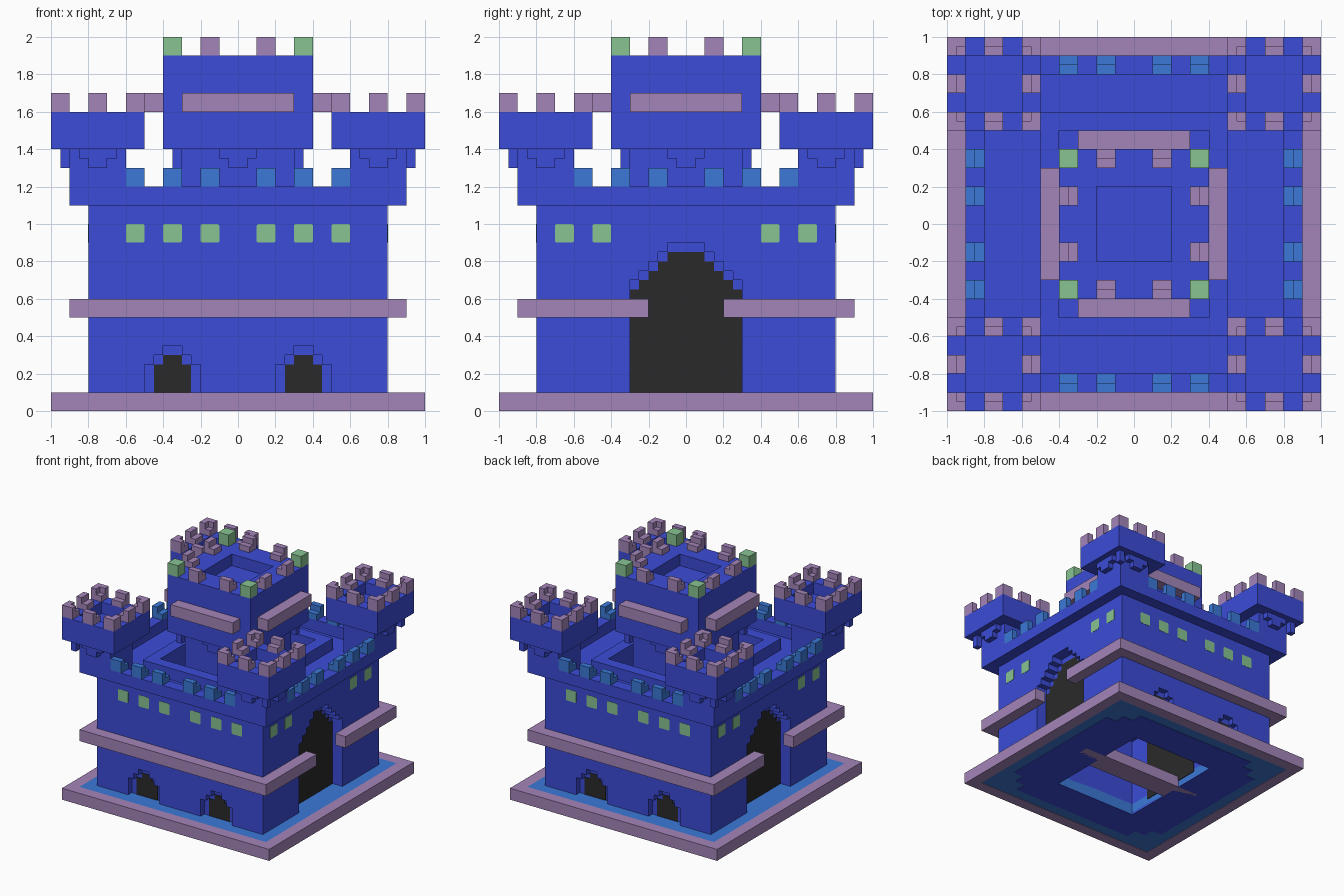
import bpy, bmesh, math
from mathutils import Matrix

if "Cube" in bpy.data.objects:
    bpy.data.objects.remove(bpy.data.objects["Cube"])


def material(name, rgb):
    m = bpy.data.materials.new(name)
    m.use_nodes = True
    m.diffuse_color = (*rgb, 1)
    m.node_tree.nodes["Principled BSDF"].inputs["Base Color"].default_value = (*rgb, 1)
    return m


BLUE = material("wall blue", (0.045, 0.072, 0.680))
MAUVE = material("trim mauve", (0.370, 0.235, 0.490))
GREEN = material("window green", (0.245, 0.550, 0.290))
WATER = material("light blue", (0.043, 0.190, 0.680))
DARK = material("doorway black", (0.023, 0.023, 0.023))


def finish(name, bm, mat):
    bmesh.ops.recalc_face_normals(bm, faces=bm.faces)
    me = bpy.data.meshes.new(name)
    bm.to_mesh(me)
    bm.free()
    me.materials.append(mat)
    ob = bpy.data.objects.new(name, me)
    bpy.context.collection.objects.link(ob)
    return ob


def boxes(name, mat, items):
    """One object out of (x0, x1, y0, y1, z0, z1) boxes."""
    bm = bmesh.new()
    for x0, x1, y0, y1, z0, z1 in items:
        m = Matrix.Translation(((x0 + x1) / 2, (y0 + y1) / 2, (z0 + z1) / 2))
        m = m @ Matrix.Diagonal((x1 - x0, y1 - y0, z1 - z0, 1))
        bmesh.ops.create_cube(bm, size=1, matrix=m)
    return finish(name, bm, mat)


def rot4(items):
    """Repeat boxes on all four sides."""
    out = []
    for b in items:
        for _ in range(4):
            out.append(b)
            x0, x1, y0, y1, z0, z1 = b
            b = (-y1, -y0, x0, x1, z0, z1)
    return out


def ring(c, ox, oy, ix, iy, z0, z1):
    """Rectangular ring centred on (c, c), outer and inner half sizes."""
    return [(c - ox, c + ox, c - oy, c - iy, z0, z1), (c - ox, c + ox, c + iy, c + oy, z0, z1),
            (c - ox, c - ix, c - iy, c + iy, z0, z1), (c + ix, c + ox, c - iy, c + iy, z0, z1)]


def merlon(x, y, z, dx, dy):
    """Battlement block with a lower step on the inner side."""
    out = [(x - .05, x + .05, y - .05, y + .05, z, z + .05)]
    if dx:
        lo, hi = sorted((x, x + dx * .05))
        out.append((lo, hi, y - .05, y + .05, z + .05, z + .1))
    if dy:
        lo, hi = sorted((y, y + dy * .05))
        out.append((x - .05, x + .05, lo, hi, z + .05, z + .1))
    return out


def prisms(name, mat, items):
    """Front-facing outlines extruded along y, then turned k quarter turns."""
    bm = bmesh.new()
    for pts, y0, y1, k in items:
        f = bm.faces.new([bm.verts.new((x, y0, z)) for x, z in pts])
        ext = bmesh.ops.extrude_face_region(bm, geom=[f])["geom"]
        new = [v for v in ext if isinstance(v, bmesh.types.BMVert)]
        bmesh.ops.translate(bm, verts=new, vec=(0, y1 - y0, 0))
        bmesh.ops.rotate(bm, verts=list(set(new) | set(f.verts)), cent=(0, 0, 0),
                         matrix=Matrix.Rotation(k * math.pi / 2, 3, 'Z'))
    return finish(name, bm, mat)


def arch(cx, z0, steps):
    """Stepped arch outline from (half width, top) pairs."""
    right, z = [], z0
    for w, top in steps:
        right += [(w, z), (w, top)]
        z = top
    return [(cx + w, h) for w, h in right] + [(cx - w, h) for w, h in reversed(right)]


def cut(ob, cutter):
    mod = ob.modifiers.new("cut", 'BOOLEAN')
    mod.object, mod.operation, mod.solver = cutter, 'DIFFERENCE', 'EXACT'
    dg = bpy.context.evaluated_depsgraph_get()
    me = bpy.data.meshes.new_from_object(ob.evaluated_get(dg))
    ob.modifiers.clear()
    ob.data = me
    bpy.data.objects.remove(cutter)


# Base: kerb, moat, stepped foundation and cross beam underneath
boxes("base_kerb", MAUVE, ring(0, 1, 1, .9, .9, 0, .1))
boxes("moat", WATER, ring(0, .9, .9, .4, .5, .004, .1))
boxes("foundation", BLUE, [b for o, w in ((.8, .6), (.7, .7), (.6, .8))
                           for b in ring(0, o, w, .4, .5, 0, .02)])
boxes("base_beam", MAUVE, [(-.6, .6, -.1, .1, 0, .1)])

# Main walls with recessed stepped doorways
wall = boxes("main_walls", BLUE, [(-.8, .8, -.8, .8, .04, 1.1)])
cut(wall, boxes("inside_cutter", BLUE, [(-.4, .4, -.5, .5, -.1, 1.3)]))
door_out = [(.15, .25), (.10, .30), (.05, .35)]
door_in = [(.10, .25), (.05, .30)]
gate_out = [(.30, .70), (.25, .75), (.20, .80), (.15, .85), (.10, .90)]
gate_in = [(w, z - .05) for w, z in gate_out]
recesses, panels = [], []
for k in range(4):
    if k % 2:
        recesses.append((arch(0, -.1, gate_out), -.85, -.70, k))
        panels.append((arch(0, .06, gate_in), -.705, -.395, k))
    else:
        for cx in (-.35, .35):
            recesses.append((arch(cx, -.1, door_out), -.85, -.75, k))
            panels.append((arch(cx, .06, door_in), -.755, -.745, k))
cut(wall, prisms("doorway_cutter", BLUE, recesses))
prisms("door_panels", DARK, panels)

# Windows with clipped corners
windows = []
for k in range(4):
    for x in ((.45, .65) if k % 2 else (.15, .35, .55)):
        for s in (-1, 1):
            o, i = .05, .043
            pts = [(s * x + a, .95 + b) for a, b in
                   ((-i, -o), (i, -o), (o, -i), (o, i), (i, o), (-i, o), (-o, i), (-o, -i))]
            windows.append((pts, -.802, -.78, k))
prisms("windows", GREEN, windows)

# Belt course, broken at the gates
boxes("belt_course", MAUVE, [b for s in (-1, 1) for b in (
    (-.9, .9, min(s * .9, s * .8), max(s * .9, s * .8), .5, .6),
    (.8, .9, min(s * .2, s * .8), max(s * .2, s * .8), .5, .6),
    (-.9, -.8, min(s * .2, s * .8), max(s * .2, s * .8), .5, .6))])

# Parapet, its battlements, and the inner rim round the courtyard
boxes("parapet", BLUE, ring(0, .9, .9, .8, .8, 1.1, 1.2))
boxes("parapet_merlons", WATER, rot4(
    [b for x in (-.55, -.35, -.15, .15, .35, .55) for b in merlon(x, -.85, 1.2, 0, -1)]))
boxes("courtyard_rim", BLUE, ring(0, .5, .6, .4, .5, 1.1, 1.2))
boxes("courtyard_floor", BLUE, [(-.4, .4, -.5, .5, .7, .8)])

# Corner towers with stepped brackets
tower = [(.6, .9, .6, .9, 1.1, 1.4), (.5, 1, .5, 1, 1.4, 1.5)]
tower += ring(.75, .25, .25, .15, .15, 1.5, 1.6)
tower += [(.65, .85, .9, .95, 1.35, 1.4), (.70, .80, .9, .95, 1.3, 1.35),
          (.9, .95, .65, .85, 1.35, 1.4), (.9, .95, .70, .80, 1.3, 1.35),
          (.9, .95, .9, .95, 1.3, 1.4)]
boxes("corner_towers", BLUE, rot4(tower))
boxes("tower_merlons", MAUVE, rot4(
    [b for i in (-1, 0, 1) for j in (-1, 0, 1) if i or j
     for b in merlon(.75 + i * .2, .75 + j * .2, 1.6, i, j)]))

# Central keep with brackets, side strips and battlements
keep = [(-.3, .3, -.3, .3, .8, 1.4), (-.4, .4, -.4, .4, 1.4, 1.8)]
keep += ring(0, .4, .4, .2, .2, 1.8, 1.9)
keep += rot4([(-.1, .1, -.35, -.3, 1.35, 1.4), (-.05, .05, -.35, -.3, 1.3, 1.35),
              (.3, .35, -.35, -.3, 1.3, 1.4)])
boxes("keep", BLUE, keep)
boxes("keep_strips", MAUVE, rot4([(-.3, .3, -.5, -.4, 1.6, 1.7)]))
boxes("keep_merlons", MAUVE, rot4(
    [b for x in (-.15, .15) for b in merlon(x, -.35, 1.9, 0, -1)]))
boxes("keep_corner_blocks", GREEN, rot4([(.3, .4, -.4, -.3, 1.9, 2)]))
